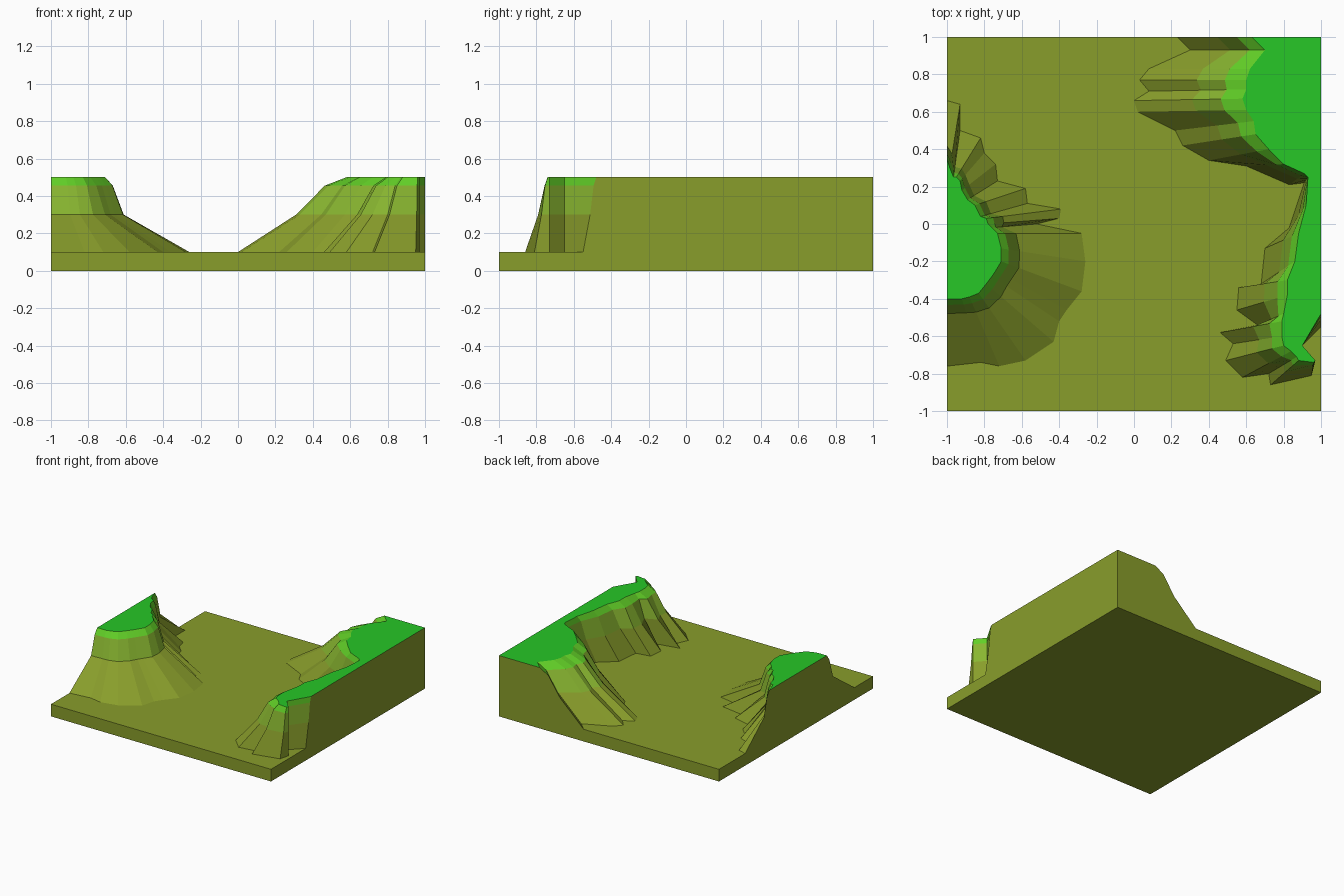
import bpy, bmesh
from mathutils import Vector

if "Cube" in bpy.data.objects:
    bpy.data.objects.remove(bpy.data.objects["Cube"])


def mat(name, rgb):
    m = bpy.data.materials.new(name)
    m.diffuse_color = (*rgb, 1)
    m.use_nodes = True
    m.node_tree.nodes["Principled BSDF"].inputs["Base Color"].default_value = m.diffuse_color
    return m


EARTH = mat("earth", (0.25, 0.34, 0.024))
SLOPE = mat("upper_slope", (0.25, 0.47, 0.03))
EDGE = mat("grass_edge", (0.12, 0.62, 0.02))
GRASS = mat("grass_top", (0.02, 0.57, 0.02))


def cliff(name, rows, spread, corners):
    """Loft a ragged cliff. rows = (foot x, foot y, rim x, rim y);
    spread = foot share per level; corners = tile corners behind the cliff."""
    bm = bmesh.new()
    levels = (0.1, 0.3, 0.455, 0.5)
    cols = []
    for fx, fy, rx, ry in rows:
        foot, rim = Vector((fx, fy, 0)), Vector((rx, ry, 0))
        col = []
        for z, s in zip(levels, spread):
            p = rim.lerp(foot, s)
            col.append(bm.verts.new((p.x, p.y, z)))
        cols.append(col)
    # sloping face bands
    for a, b in zip(cols, cols[1:]):
        for k in range(3):
            f = bm.faces.new((a[k], a[k + 1], b[k + 1], b[k]))
            f.material_index = k
    # flat walls along the tile border
    posts = [[bm.verts.new((x, y, z)) for z in (0.1, 0.5)] for x, y in corners]
    loop = [cols[-1]] + posts + [cols[0]]
    for a, b in zip(loop, loop[1:]):
        bm.faces.new(a + b[::-1])
    # grass plateau
    top = bm.faces.new([c[-1] for c in cols] + [p[-1] for p in posts])
    top.material_index = 3
    bmesh.ops.recalc_face_normals(bm, faces=bm.faces)
    if top.normal.z < 0:
        bmesh.ops.reverse_faces(bm, faces=bm.faces)
    me = bpy.data.meshes.new(name)
    bm.to_mesh(me)
    bm.free()
    for m in (EARTH, SLOPE, EDGE, GRASS):
        me.materials.append(m)
    bpy.context.collection.objects.link(bpy.data.objects.new(name, me))


# ground slab
bpy.ops.mesh.primitive_cube_add(size=1, location=(0, 0, 0.05))
ground = bpy.context.object
ground.name = "ground_slab"
ground.scale = (2, 2, 0.1)
ground.data.materials.append(EARTH)

# half-round hill on the left border
cliff("left_hill", [
    (-1, .66, -1, .35), (-.93, .64, -.985, .30), (-.93, .50, -.965, .25),
    (-.82, .46, -.95, .25), (-.80, .38, -.93, .23), (-.74, .32, -.92, .18),
    (-.73, .23, -.89, .13), (-.58, .19, -.85, .10), (-.57, .11, -.82, .04),
    (-.39, .08, -.79, .03), (-.40, .03, -.78, .00), (-.52, .00, -.76, -.02),
    (-.28, -.05, -.73, -.05), (-.26, -.20, -.71, -.13), (-.28, -.36, -.71, -.20),
    (-.36, -.46, -.74, -.25), (-.40, -.52, -.76, -.28), (-.43, -.63, -.79, -.32),
    (-.58, -.73, -.83, -.37), (-.72, -.76, -.88, -.39), (-.82, -.74, -.92, -.40),
    (-1, -.76, -1, -.40),
], (1, .22, .09, 0), [])

# long cliff along the right border, reaching the back corner
cliff("right_cliff", [
    (.23, 1, .63, 1), (.30, .93, .70, .93), (.08, .83, .62, .83),
    (.03, .77, .60, .77), (.08, .71, .60, .72), (0, .66, .58, .67),
    (.02, .60, .60, .61), (.22, .50, .64, .55), (.26, .42, .65, .48),
    (.40, .34, .72, .40), (.60, .31, .80, .32), (.83, .21, .91, .27),
    (.91, .22, .93, .25), (.83, -.02, .92, .10), (.70, -.13, .88, -.05),
    (.68, -.32, .86, -.20), (.56, -.34, .82, -.30), (.55, -.46, .82, -.38),
    (.66, -.54, .80, -.48), (.46, -.58, .79, -.52), (.53, -.64, .79, -.60),
    (.49, -.73, .80, -.65), (.58, -.82, .84, -.68), (.72, -.80, .87, -.71),
    (.73, -.86, .88, -.73), (.95, -.81, .96, -.74), (.97, -.73, .97, -.73),
    (.90, -.65, .90, -.65), (1, -.55, 1, -.48),
], (1, .465, .2, 0), [(1, 1)])
